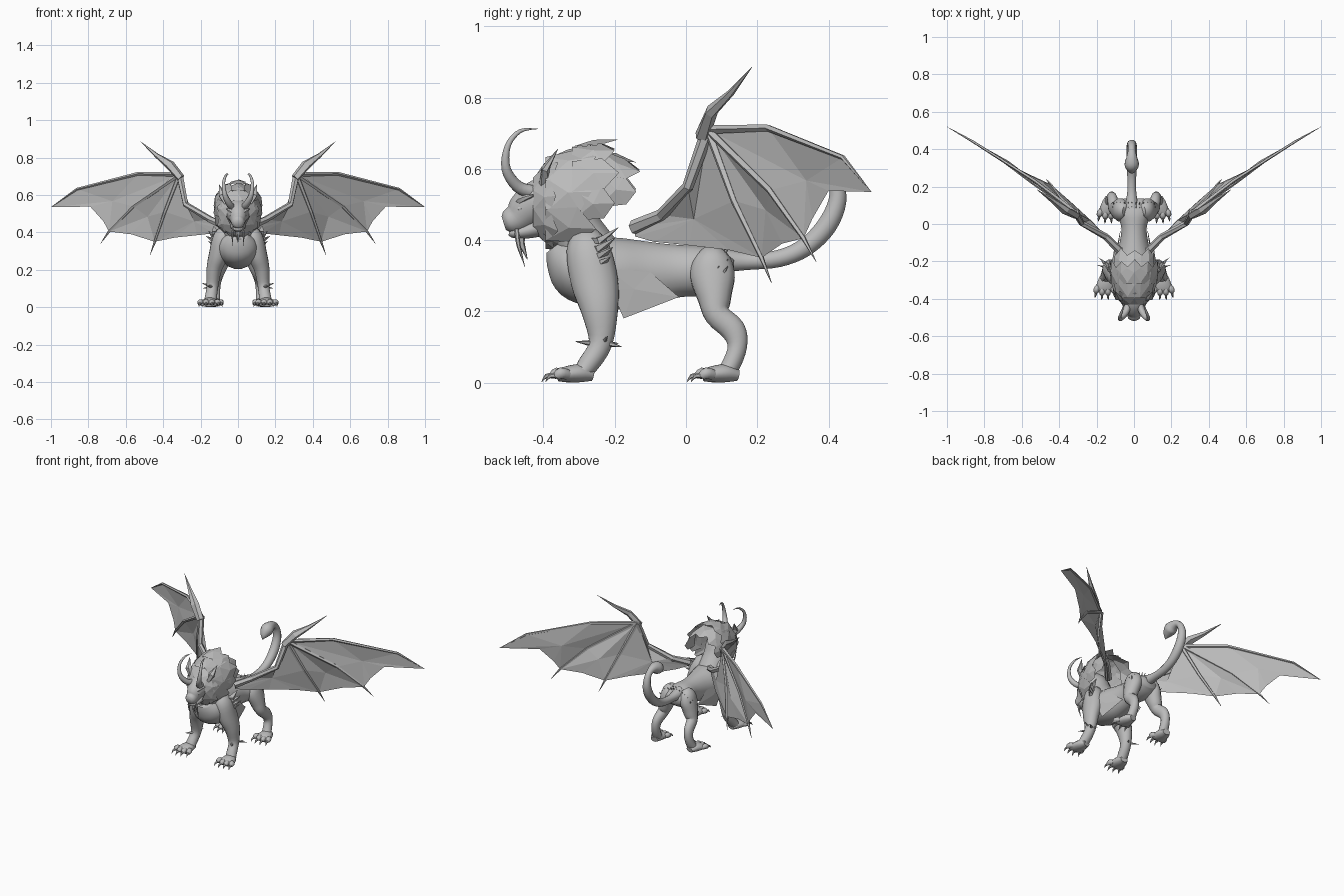
import bpy, bmesh, math
from mathutils import Vector

cube = bpy.data.objects.get("Cube")
if cube:
    bpy.data.objects.remove(cube, do_unlink=True)

GREY = (0.5, 0.5, 0.5, 1)
stone = bpy.data.materials.new("stone grey")
stone.use_nodes = True
stone.diffuse_color = GREY
for node in stone.node_tree.nodes:
    if node.type == 'BSDF_PRINCIPLED':
        node.inputs["Base Color"].default_value = GREY


def finish(bm, name, mirror=False, smooth=True):
    """Turn a bmesh into a named object, optionally mirrored left to right."""
    mesh = bpy.data.meshes.new(name)
    bm.to_mesh(mesh)
    bm.free()
    mesh.materials.append(stone)
    for poly in mesh.polygons:
        poly.use_smooth = smooth
    if smooth:
        mesh.set_sharp_from_angle(angle=math.radians(50))
    obj = bpy.data.objects.new(name, mesh)
    bpy.context.scene.collection.objects.link(obj)
    if mirror:
        mod = obj.modifiers.new("Mirror", 'MIRROR')
        mod.use_mirror_merge = False
    return obj


def spline(pts, steps):
    """Catmull-Rom interpolation of position and radii."""
    out = []
    for i in range(len(pts) - 1):
        a, b, c, d = (pts[max(i - 1, 0)], pts[i], pts[i + 1], pts[min(i + 2, len(pts) - 1)])
        for s in range(steps):
            t = s / steps
            out.append([q + (r - p) * t / 2 + (p - q * 2.5 + r * 2 - w / 2) * t * t
                        + (q * 3 - r * 3 + w - p) * t ** 3 / 2
                        for p, q, r, w in zip(a, b, c, d)])
    return out + [pts[-1]]


def tube(bm, pts, sides=12, steps=4):
    """Loft elliptical sections (x, y, z, side radius, depth radius) along a path."""
    pts = [tuple(p) if len(p) > 4 else (*p, p[-1]) for p in pts]
    pts = spline(pts, steps) if steps > 1 else pts
    pos = [Vector(p[:3]) for p in pts]
    span = (pos[-1] - pos[0]).normalized()
    ref = Vector((0, 1, 0)) if abs(span.x) > .8 else Vector((1, 0, 0))
    rings = []
    for i, p in enumerate(pts):
        along = (pos[min(i + 1, len(pos) - 1)] - pos[max(i - 1, 0)]).normalized()
        up = along.cross(ref).normalized()
        side = up.cross(along)
        ring = []
        for k in range(sides):
            a = math.tau * (k + .5) / sides
            ring.append(bm.verts.new(pos[i] + side * math.cos(a) * max(p[3], .0008)
                                     + up * math.sin(a) * max(p[4], .0008)))
        rings.append(ring)
    faces = [bm.faces.new(rings[0]), bm.faces.new(rings[-1])]
    for r, s in zip(rings, rings[1:]):
        for k in range(sides):
            n = (k + 1) % sides
            faces.append(bm.faces.new((r[k], r[n], s[n], s[k])))
    bmesh.ops.recalc_face_normals(bm, faces=faces)


def spike(bm, root, tip, radius, sides=5):
    tube(bm, [(*root, radius), (*tip, 0)], sides, 1)


def tubes(name, paths, mirror=False, smooth=True, sides=12, steps=4):
    bm = bmesh.new()
    for path in paths:
        tube(bm, path, sides, steps)
    return finish(bm, name, mirror, smooth)


def panel(bm, outline, bulge):
    """Faceted fan whose hub is pushed out along the bulge vector."""
    rim = [bm.verts.new(p) for p in outline]
    hub = bm.verts.new(sum((v.co for v in rim), Vector()) / len(rim) + Vector(bulge))
    for a, b in zip(rim, rim[1:] + rim[:1]):
        bm.faces.new((a, b, hub))


# Torso, neck and tail
tubes("torso", [[(0, -.365, .385, .05, .035), (0, -.34, .355, .088, .065), (0, -.305, .325, .108, .093),
                 (0, -.26, .312, .112, .1), (0, -.18, .305, .1, .102), (0, -.1, .307, .078, .09),
                 (0, -.02, .313, .069, .075), (0, .05, .313, .09, .072), (0, .1, .315, .095, .056),
                 (0, .135, .315, .055, .03)]],
      sides=16)
tubes("neck", [[(0, -.26, .35, .085), (0, -.315, .43, .08), (0, -.36, .5, .085), (0, -.4, .51, .06)]])
TAIL_X = -.012
tubes("tail", [[(TAIL_X, *p) for p in (
    (.08, .345, .04), (.17, .34, .025), (.26, .348, .025), (.335, .38, .027),
    (.395, .44, .029), (.425, .51, .026), (.418, .57, .021), (.392, .602, .02),
    (.355, .61, .03), (.318, .598, .039), (.288, .572, .022), (.275, .55, 0))]])

# Hanging flank plates
bm = bmesh.new()
panel(bm, [(.11, -.22, .32), (.108, -.21, .26), (.1, -.175, .18), (.07, -.02, .24), (.08, -.1, .31)],
      (.003, 0, 0))
finish(bm, "flank_plate", True, False)

# Legs
tubes("front_leg", [[(.04, -.28, .42, .03, .03), (.08, -.275, .375, .052, .062),
                     (.105, -.256, .28, .052, .068), (.128, -.242, .2, .042, .053),
                     (.137, -.24, .11, .032, .034), (.145, -.275, .05, .033, .03),
                     (.15, -.295, .025, .035, .025)]], mirror=True)
tubes("hind_leg", [[(.04, .07, .365, .03, .03), (.06, .073, .34, .045, .055),
                    (.073, .075, .295, .046, .064), (.09, .08, .235, .042, .048),
                    (.105, .088, .19, .034, .037), (.115, .132, .148, .028, .036),
                    (.12, .144, .1, .026, .028), (.125, .124, .045, .03, .027),
                    (.13, .105, .025, .032, .025)]], mirror=True)


def paw(name, x, heel):
    bm = bmesh.new()
    tube(bm, [(x - .01, heel, .02, .024, .016), (x - .005, heel - .035, .026, .04, .026),
              (x, heel - .08, .022, .05, .022), (x, heel - .1, .016, .046, .014)])
    for k in range(4):
        off = (k - 1.5) / 1.5
        front = heel - .118 + abs(off) * .016
        toe = x + off * .046
        tube(bm, [(x + off * .034, heel - .07, .022, .015), (toe, front + .012, .026, .017),
                  (toe, front, .016, .012)], 8, 3)
        tube(bm, [(toe, front + .005, .02, .009), (toe + off * .005, front - .018, .018, .006),
                  (toe + off * .008, front - .03, .002, 0)], 6, 2)
    finish(bm, name, mirror=True)


paw("front_paw", .155, -.262)
paw("hind_paw", .138, .146)

# Spikes on legs, shoulders and hips
bm = bmesh.new()
for dx, dy, dz in ((.05, .06, -.01), (.055, .02, .02), (.03, -.07, .005), (-.02, .05, 0)):
    spike(bm, (.14, -.24 + dy / 3, .11), (.14 + dx, -.24 + dy, .11 + dz), .01)
finish(bm, "leg_spikes", True, False)

bm = bmesh.new()
for k in range(5):
    t = k / 4
    tip = (.13 + .04 * math.sin(t * math.pi), -.19 - .03 * t, .435 - .11 * t)
    tube(bm, [(.085, -.275, .4 - .07 * t, .018, .008), (.125, -.24, .4 - .09 * t, .024, .012),
              (*tip, 0)], 4, 1)
finish(bm, "shoulder_tufts", True, False)

bm = bmesh.new()
for k in range(6):
    x, z = .018 * k + .01, .368 - .0022 * k * k
    for y in (.075, .1):
        spike(bm, (x, y, z - .012), (x * 1.15, y + .018, z + .014), .007)
finish(bm, "hip_spikes", True, False)

# Head with face details
tubes("head", [[(0, -.35, .525, .07, .07), (0, -.41, .505, .064, .068), (0, -.445, .487, .052, .058),
                (0, -.475, .462, .039, .044), (0, -.5, .452, .033, .034), (0, -.512, .448, .02, .02)]])
tubes("jaw", [[(0, -.4, .44, .045, .03), (0, -.45, .425, .035, .022), (0, -.485, .419, .024, .014),
               (0, -.497, .42, .012, .006)]])
tubes("nose", [[(0, -.46, .49, .016, .014), (0, -.497, .472, .02, .013), (0, -.512, .464, .012, .007)]],
      sides=6, steps=2)
tubes("brow", [[(.012, -.478, .497, .008), (.035, -.464, .512, .012), (.06, -.43, .525, .004)]],
      True, sides=6, steps=2)
tubes("eye", [[(.034, -.468, .487, .004), (.038, -.465, .488, .009), (.044, -.46, .489, .004)]],
      True, sides=8, steps=2)
tubes("fang", [[(.024, -.475, .43, .007), (.03, -.47, .385, .006), (.027, -.452, .325, 0)]],
      True, sides=6, steps=3)
tubes("chin_tuft", [[(0, -.465, .42, .018, .014), (0, -.462, .39, .012, .01), (0, -.445, .345, 0)]],
      smooth=False, sides=5, steps=1)
tubes("horn", [[(.03, -.43, .535, .02), (.045, -.472, .55, .018), (.07, -.505, .6, .014),
                (.077, -.5, .665, .009), (.064, -.465, .706, .006), (.05, -.415, .712, 0)]],
      True, sides=8)
tubes("ear", [[(.06, -.395, .55, .012, .02), (.085, -.395, .6, .022, .012), (.1, -.36, .655, 0)]],
      True, smooth=False, sides=5, steps=1)


# Layered mane plates: each row sweeps from a front ellipse to a rear ellipse
def mane_row(bm, front, back, span, count):
    def point(angle, t, lift):
        y, zc, rx, rz = (f + (b - f) * t for f, b in zip(front, back))
        return (math.sin(angle) * rx * lift, y, zc + math.cos(angle) * rz * lift)
    step = math.radians(span) / count
    for k in range(count):
        a = (k - (count - 1) / 2) * step
        lift = 1 + .03 * (k % 2)
        h = step * .56
        panel(bm, [point(a - h, 0, lift), point(a + h, 0, lift), point(a + h, .75, lift),
                   point(a + h * .1, 1 + .1 * (k % 2), lift), point(a - h, .7, lift)],
              (math.sin(a) * .012, 0, math.cos(a) * .012))


bm = bmesh.new()
mane_row(bm, (-.43, .5, .062, .075), (-.365, .505, .115, .14), 360, 9)
mane_row(bm, (-.395, .505, .1, .13), (-.265, .515, .13, .152), 360, 9)
mane_row(bm, (-.32, .52, .12, .145), (-.2, .53, .13, .147), 230, 7)
mane_row(bm, (-.25, .53, .118, .13), (-.14, .53, .108, .088), 210, 5)
finish(bm, "mane", smooth=False)

# Wing skeleton
ROOT, MID, ELBOW, WRIST = (.075, -.145, .435), (.15, -.068, .47), (.28, .005, .55), (.312, .062, .71)
FIRST = [WRIST, (.53, .23, .715), (.86, .44, .632), (1, .52, .535)]
SECOND = [WRIST, (.56, .235, .54), (.69, .33, .405), (.735, .365, .34)]
THIRD = [WRIST, (.39, .135, .51), (.445, .212, .35), (.47, .24, .28)]


def bone(points, radii):
    return [(*p, r) for p, r in zip(points, radii)]


tubes("wing_arm", [bone([ROOT, MID, ELBOW, WRIST], (.022, .018, .016, .019))],
      True, False, 6, 1)
tubes("wing_fingers", [bone(f, (.013, .01, .007, 0)) for f in (FIRST, SECOND, THIRD)],
      True, False, 5, 1)
tubes("wing_thumb", [[(.305, .045, .69, .022), (.365, .072, .762, .028, .018),
                      (.435, .125, .812, .014, .01), (.52, .185, .885, 0)]], True, False, 5, 1)

# Wing membrane: one faceted panel between each pair of bones
bm = bmesh.new()
panel(bm, [ROOT, MID, ELBOW, *THIRD[:3], (.34, .12, .372), (.22, .01, .385), (.13, -.09, .395),
           (.08, -.143, .41)], (-.008, .012, 0))
panel(bm, [*THIRD[:3], (.57, .27, .39), *SECOND[2:0:-1]], (-.011, .016, 0))
panel(bm, [*SECOND[:3], (.72, .355, .46), (.79, .4, .538), *FIRST[:0:-1]], (-.011, .016, 0))
finish(bm, "wing_membrane", True, False)
